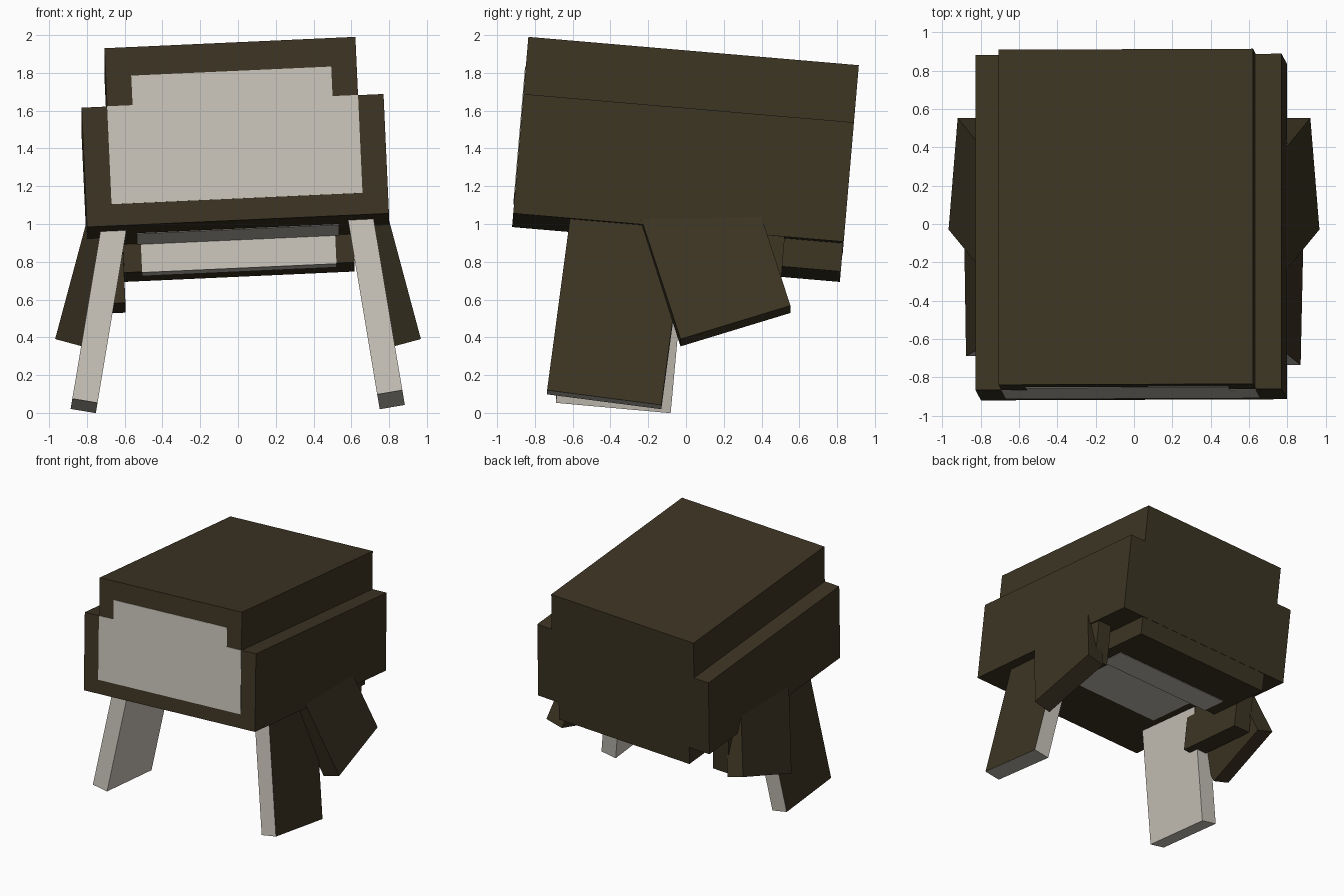
import bpy, bmesh
from math import radians
from mathutils import Matrix, Vector

if "Cube" in bpy.data.objects:
    bpy.data.objects.remove(bpy.data.objects["Cube"])


def material(name, rgb):
    m = bpy.data.materials.new(name)
    m.diffuse_color = (*rgb, 1)
    m.use_nodes = True
    m.node_tree.nodes["Principled BSDF"].inputs["Base Color"].default_value = m.diffuse_color
    return m


BROWN = material("dark_brown", (0.046, 0.035, 0.017))
PALE = material("pale_grey", (0.57, 0.54, 0.48))


def rot(x, y):
    return Matrix.Rotation(radians(x), 4, 'X'), Matrix.Rotation(radians(y), 4, 'Y')


def prism(name, profile, y0, y1, frame, mats):
    """Extrude an (x, z) outline from y0 to y1 and place it in a frame."""
    bm = bmesh.new()
    face = bm.faces.new([bm.verts.new((x, y0, z)) for x, z in profile])
    out = bmesh.ops.extrude_face_region(bm, geom=[face])["geom"]
    verts = [v for v in out if isinstance(v, bmesh.types.BMVert)]
    bmesh.ops.translate(bm, verts=verts, vec=(0, y1 - y0, 0))
    bmesh.ops.recalc_face_normals(bm, faces=bm.faces)
    me = bpy.data.meshes.new(name)
    bm.to_mesh(me)
    bm.free()
    for m in mats:
        me.materials.append(m)
    ob = bpy.data.objects.new(name, me)
    ob.matrix_world = frame
    bpy.context.collection.objects.link(ob)
    return ob


def block(name, x0, x1, y0, y1, z0, z1, frame, mats):
    return prism(name, [(x0, z0), (x1, z0), (x1, z1), (x0, z1)], y0, y1, frame, mats)


def mirrored(half):
    """Close a right-hand outline by mirroring it across x = 0."""
    return half + [(-x, z) for x, z in reversed(half)]


# Tilted frame shared by the body parts, origin at the middle of the underside
rx, ry = rot(-4.9, -2.6)
BODY = Matrix.Translation((0, -0.043, 0.945)) @ rx @ ry
HL, T = 0.878, 0.004

# Body with stepped shoulders
prism("body", mirrored([(0.80, 0), (0.80, 0.635), (0.665, 0.635), (0.665, 0.945)]),
      -HL, HL, BODY, [BROWN])

# Pale stepped panel on the front
prism("face_panel", mirrored([(0.665, 0.115), (0.665, 0.636), (0.53, 0.636), (0.53, 0.793)]),
      -HL - T, -HL + T, BODY, [PALE])

# Belly block at the rear underside, with pale panels in front, below and ahead
block("belly_block", -0.61, 0.61, 0.30, HL - 0.002, -0.15, 0.02, BODY, [BROWN])
block("belly_front_panel", -0.515, 0.515, 0.30 - T, 0.30 + T, -0.15 - T, 0, BODY, [PALE])
block("belly_under_panel", -0.515, 0.515, 0.30 - T, 0.52, -0.15 - T, -0.15 + T, BODY, [PALE])
block("underside_panel", -0.535, 0.535, -0.36, 0.30, -T, T, BODY, [PALE])

# Inner hind feet
block("left_hind_foot", -0.76, -0.612, -0.04, 0.565, -0.34, 0.1, BODY, [BROWN])
block("right_hind_foot", 0.67, 0.79, -0.04, 0.565, -0.34, 0.1, BODY, [BROWN])

for side, s in (("left", -1), ("right", 1)):
    # Splayed hind thigh
    rx, ry = rot(17.5, -15 * s)
    frame = Matrix.Translation((0.872 * s, 0.262, 0.46)) @ ry @ rx
    block(side + "_thigh", -0.075, 0.075, -0.305, 0.305, 0, 0.72, frame, [BROWN])

    # Front leg, brown outside and pale elsewhere
    pos, pitch = ((0.81, -0.433, 0.07), -7.5) if s > 0 else ((-0.815, -0.385, 0.037), -5.2)
    rx, ry = rot(pitch, -9.5 * s)
    frame = Matrix.Translation(pos) @ ry @ rx
    leg = block(side + "_front_leg", -0.0675, 0.0675, -0.305, 0.305, 0, 1.0, frame, [PALE, BROWN])
    for p in leg.data.polygons:
        p.material_index = int(p.normal.dot(Vector((s, 0, 0))) > 0.9)
